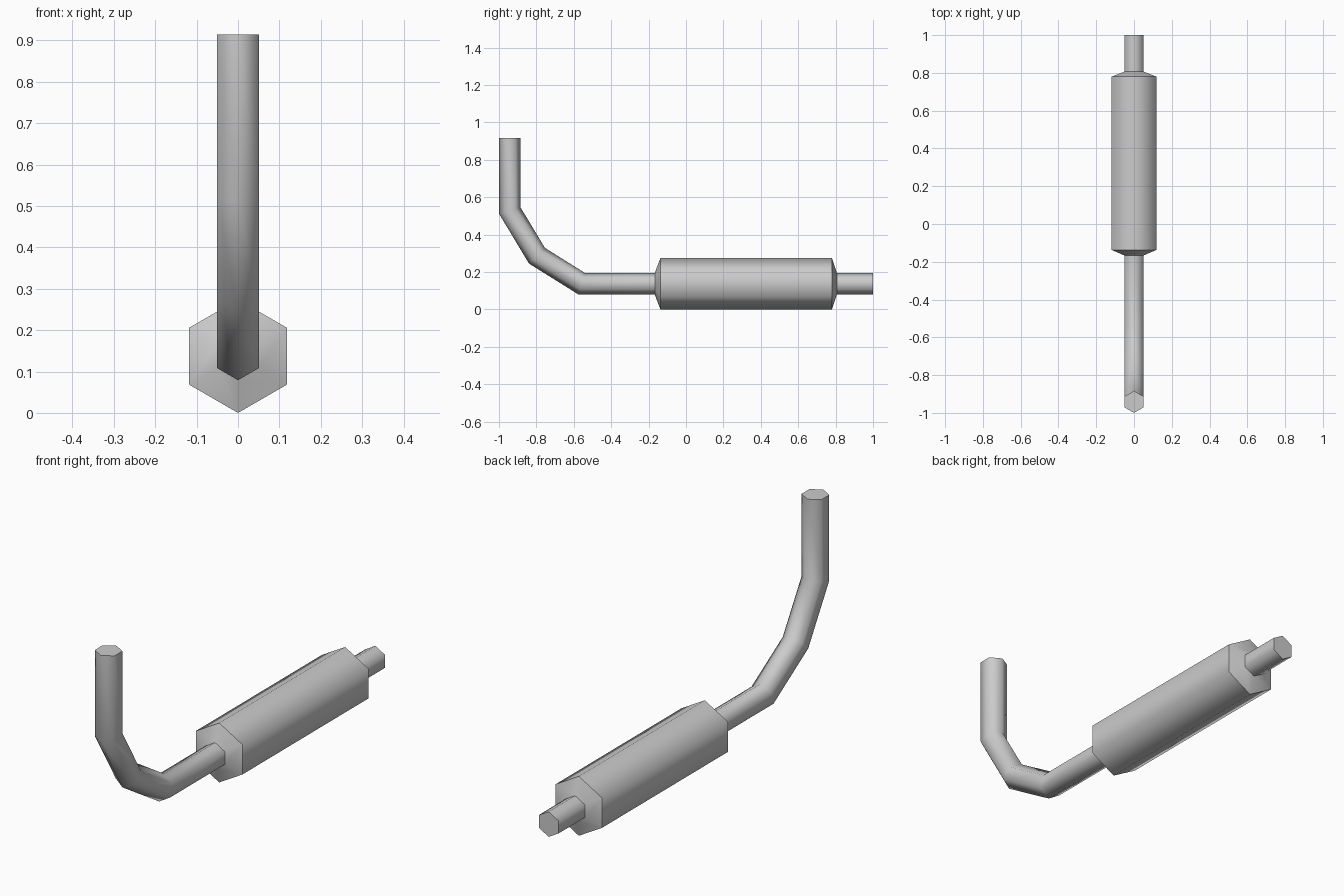
import bpy, bmesh, math
from mathutils import Vector

cube = bpy.data.objects.get("Cube")
if cube:
    bpy.data.objects.remove(cube)

SIDES = 6
PIPE_R = 0.058
BODY_R = 0.137
AXIS_Z = 0.137

steel = bpy.data.materials.new("grey_steel")
steel.use_nodes = True
colour = (0.6, 0.6, 0.6, 1)
steel.diffuse_color = colour
steel.node_tree.nodes["Principled BSDF"].inputs["Base Color"].default_value = colour


def sweep(name, stations, cap_start=False, cap_end=False):
    """Sweep a hexagon along (y, z, radius) stations with mitred bends."""
    bm = bmesh.new()
    points = [Vector((0, y, z)) for y, z, r in stations]
    rings = []
    for i, p in enumerate(points):
        before = (p - points[i - 1]).normalized() if i else None
        after = (points[i + 1] - p).normalized() if i < len(points) - 1 else None
        before, after = before or after, after or before
        tangent = (before + after).normalized()
        miter = 1 / tangent.dot(after)
        side = Vector((1, 0, 0))
        up = side.cross(tangent) * miter
        ring = []
        for k in range(SIDES):
            a = math.pi / 2 + math.tau * k / SIDES
            offset = side * math.cos(a) + up * math.sin(a)
            ring.append(bm.verts.new(p + offset * stations[i][2]))
        rings.append(ring)
    for a, b in zip(rings, rings[1:]):
        for k in range(SIDES):
            n = (k + 1) % SIDES
            bm.faces.new((a[k], a[n], b[n], b[k]))
    if cap_start:
        bm.faces.new(rings[0])
    if cap_end:
        bm.faces.new(rings[-1])
    bmesh.ops.recalc_face_normals(bm, faces=bm.faces)
    # open tubes: make sure the walls face away from the centre line
    wall = bm.faces[:][0]
    middle = (points[0] + points[1]) / 2
    wall.normal_update()
    if wall.normal.dot(wall.calc_center_median() - middle) < 0:
        bmesh.ops.reverse_faces(bm, faces=bm.faces)
    mesh = bpy.data.meshes.new(name)
    bm.to_mesh(mesh)
    bm.free()
    mesh.materials.append(steel)
    obj = bpy.data.objects.new(name, mesh)
    bpy.context.collection.objects.link(obj)
    bpy.ops.object.select_all(action='DESELECT')
    obj.select_set(True)
    bpy.context.view_layer.objects.active = obj
    bpy.ops.object.shade_smooth_by_angle(angle=math.radians(65))
    return obj


# Bent pipe rising at the front
bend = [(-0.942, 0.915), (-0.942, 0.528), (-0.797, 0.287),
        (-0.557, AXIS_Z), (-0.167, AXIS_Z)]
sweep("bent_pipe", [(y, z, PIPE_R) for y, z in bend], cap_start=True)

# Wide silencer body with short tapered ends
body = [(-0.167, PIPE_R), (-0.137, BODY_R), (0.78, BODY_R), (0.807, PIPE_R)]
sweep("silencer_body", [(y, AXIS_Z, r) for y, r in body])

# Straight outlet pipe at the back
sweep("outlet_pipe", [(y, AXIS_Z, PIPE_R) for y in (0.807, 1.0)], cap_end=True)
